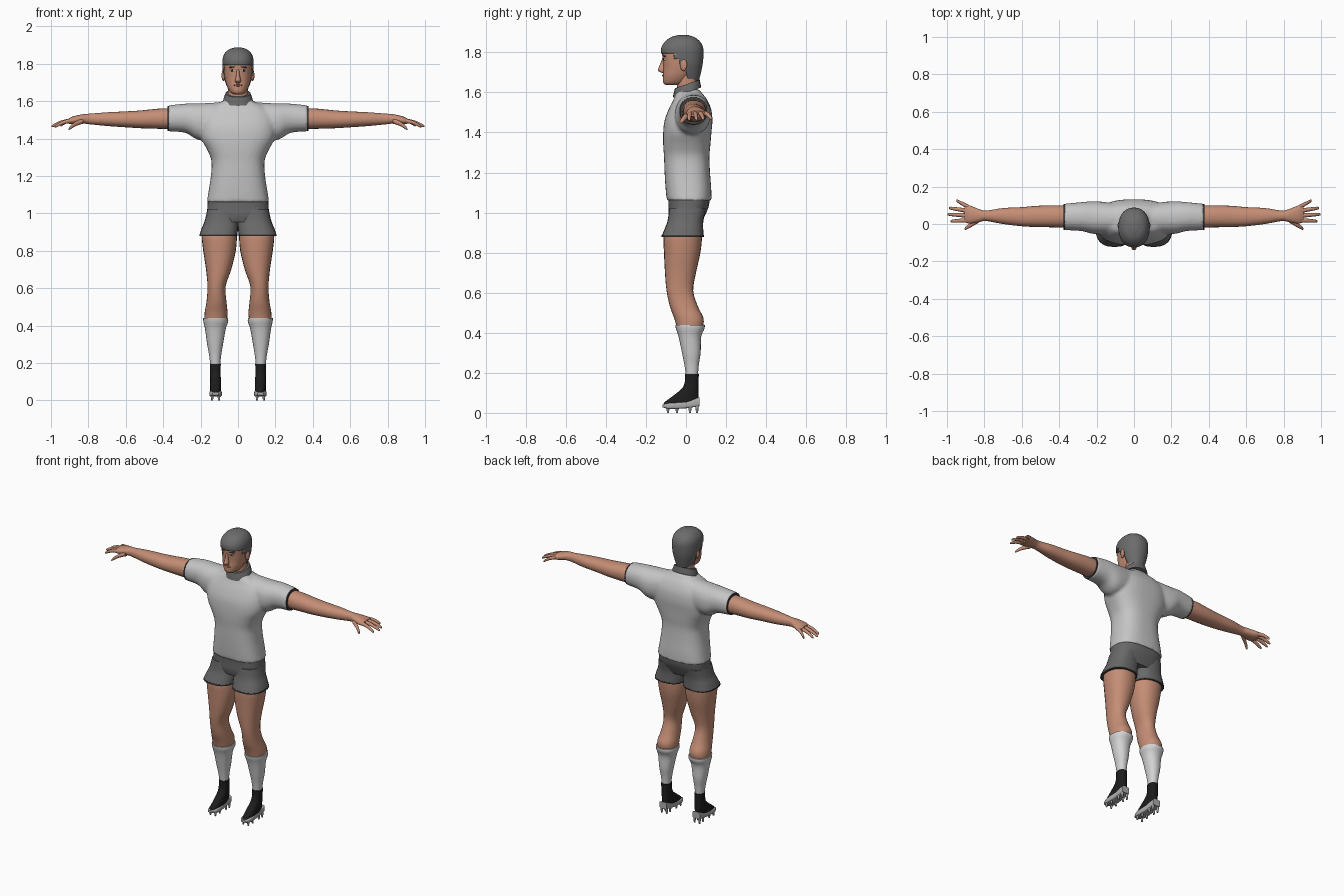
import bpy, bmesh, math
from mathutils import Vector, Matrix

cube = bpy.data.objects.get("Cube")
if cube:
    bpy.data.objects.remove(cube, do_unlink=True)


def material(name, r, g, b):
    m = bpy.data.materials.new(name)
    m.use_nodes = True
    m.diffuse_color = (r, g, b, 1)
    node = m.node_tree.nodes["Principled BSDF"]
    node.inputs["Base Color"].default_value = (r, g, b, 1)
    node.inputs["Roughness"].default_value = 0.8
    return m


SKIN = material("skin", 0.56, 0.27, 0.18)
SHIRT = material("shirt light grey", 0.56, 0.56, 0.56)
SHORTS = material("shorts grey", 0.14, 0.14, 0.14)
HAIR = material("hair grey", 0.15, 0.15, 0.15)
SOCK = material("sock white", 0.65, 0.65, 0.65)
BLACK = material("boot black", 0.012, 0.012, 0.012)
SOLE = material("sole grey", 0.42, 0.42, 0.42)
TRIM = material("dark trim", 0.05, 0.05, 0.05)
LIPS = material("lips", 0.33, 0.12, 0.09)
EYE = material("eye white", 0.6, 0.57, 0.54)


def spline(rings, steps):
    """Smooth the list of rings through its own values."""
    out = []
    for i in range(len(rings) - 1):
        p = [rings[max(0, min(len(rings) - 1, i + k))] for k in (-1, 0, 1, 2)]
        for j in range(steps):
            t = j / steps
            out.append([b + 0.5 * t * (c - a + t * (2*a - 5*b + 4*c - d + t * (3*b - 3*c + d - a)))
                        for a, b, c, d in zip(*p)])
    return out + [list(rings[-1])]


def loft(bm, axis, rings, side=1, power=2.2, count=24, steps=4):
    """Skin rings given as (position on axis, u min, u max, v min, v max)."""
    loops = []
    for pos, u0, u1, v0, v1 in spline(rings, steps):
        loop = []
        for k in range(count):
            a = 2 * math.pi * k / count
            c, s = math.cos(a), math.sin(a)
            u = (u0 + u1) / 2 + (u1 - u0) / 2 * math.copysign(abs(c) ** (2 / power), c)
            v = (v0 + v1) / 2 + (v1 - v0) / 2 * math.copysign(abs(s) ** (2 / power), s)
            x, y, z = {"x": (pos, u, v), "y": (u, pos, v), "z": (u, v, pos)}[axis]
            loop.append(bm.verts.new((side * x, y, z)))
        loops.append(loop)
    for a, b in zip(loops, loops[1:]):
        for k in range(count):
            n = (k + 1) % count
            bm.faces.new((a[k], a[n], b[n], b[k]))
    bm.faces.new(loops[0])
    bm.faces.new(loops[-1])


def finish(bm, name, mat, angle=50):
    bmesh.ops.recalc_face_normals(bm, faces=bm.faces)
    mesh = bpy.data.meshes.new(name)
    bm.to_mesh(mesh)
    bm.free()
    for p in mesh.polygons:
        p.use_smooth = True
    mesh.set_sharp_from_angle(angle=math.radians(angle))
    mesh.materials.append(mat)
    ob = bpy.data.objects.new(name, mesh)
    bpy.context.collection.objects.link(ob)
    return ob


def part(name, mat, axis, rings, **kw):
    bm = bmesh.new()
    loft(bm, axis, rings, **kw)
    return finish(bm, name, mat)


def ball(name, mat, centre, size, turn=0, tilt=0):
    bm = bmesh.new()
    bmesh.ops.create_uvsphere(bm, u_segments=16, v_segments=10, radius=1)
    bm.transform(Matrix.Translation(centre) @ Matrix.Rotation(turn, 4, "Z")
                 @ Matrix.Rotation(tilt, 4, "Y") @ Matrix.Diagonal((*size, 1)))
    return finish(bm, name, mat)


def sym(z, w, y0, y1):
    return (z, -w, w, y0, y1)


# Shirt: body and sleeves fused into one cloth surface
bm = bmesh.new()
loft(bm, "z", [sym(1.06, .167, -.096, .127), sym(1.12, .157, -.102, .126), sym(1.2, .145, -.107, .12),
               sym(1.28, .142, -.11, .117), sym(1.34, .165, -.114, .122), sym(1.4, .197, -.114, .127),
               sym(1.46, .205, -.107, .132), sym(1.52, .195, -.085, .125), sym(1.57, .15, -.06, .102),
               sym(1.595, .09, -.053, .08), sym(1.615, .068, -.048, .068)], power=2.6, count=40)
for side in (1, -1):
    loft(bm, "x", [(.06, -.045, .105, 1.42, 1.597), (.2, -.055, .122, 1.39, 1.588),
                   (.28, -.038, .117, 1.43, 1.587), (.375, -.033, .108, 1.438, 1.577)], side=side)
shirt = finish(bm, "shirt", SHIRT)
fuse = shirt.modifiers.new("fuse", "REMESH")
fuse.mode = "VOXEL"
fuse.voxel_size = 0.009
fuse.use_smooth_shade = True
relax = shirt.modifiers.new("relax", "SMOOTH")
relax.factor, relax.iterations = 0.5, 6

# Sloped collar, low at the throat
bm = bmesh.new()
loft(bm, "z", [sym(1.598, .08, -.066, .076), sym(1.615, .076, -.062, .073), sym(1.64, .066, -.055, .068)])
for v in bm.verts:
    v.co.z += 0.35 * v.co.y
finish(bm, "collar", SHORTS)

# Shorts: hips and two flared legs
bm = bmesh.new()
loft(bm, "z", [sym(1.075, .162, -.089, .12), sym(1.03, .164, -.088, .113), sym(.99, .165, -.088, .097),
               sym(.955, .15, -.08, .08)], power=2.6, count=32)
for side in (1, -1):
    loft(bm, "z", [(1.02, .01, .164, -.084, .1), (.96, .0, .178, -.092, .087),
                   (.92, .0, .194, -.106, .086), (.885, .003, .206, -.121, .088)], side=side, power=2.5)
finish(bm, "shorts", SHORTS)

# Neck and head
part("neck", SKIN, "z", [sym(1.58, .056, -.042, .055), sym(1.65, .054, -.045, .06), sym(1.73, .056, -.045, .064)])
part("head", SKIN, "z", [sym(1.636, .022, -.098, -.04), sym(1.648, .041, -.113, 0), sym(1.68, .059, -.115, .03),
                         sym(1.72, .07, -.113, .06), sym(1.76, .075, -.116, .074), sym(1.8, .077, -.118, .078),
                         sym(1.84, .068, -.1, .07), sym(1.87, .04, -.06, .035)], count=32)


# Hair: a cap trimmed around face and ears
def bare(c):
    if c.y < -.055:
        return c.z < 1.797
    if c.y < -.025:
        return c.z < 1.765
    return c.z < (1.735 if c.y < .005 else 1.66)


bm = bmesh.new()
loft(bm, "z", [sym(1.66, .052, -.06, .065), sym(1.7, .068, -.1, .075), sym(1.74, .079, -.114, .083),
               sym(1.78, .083, -.122, .087), sym(1.82, .083, -.124, .086), sym(1.85, .074, -.108, .073),
               sym(1.874, .052, -.078, .046), sym(1.886, .02, -.04, .012)], count=48, steps=6)
bmesh.ops.delete(bm, geom=[f for f in bm.faces if bare(f.calc_center_median())], context="FACES")
hair = finish(bm, "hair", HAIR)
rim = hair.modifiers.new("rim", "SOLIDIFY")
rim.thickness = 0.012

# Face details
part("nose", SKIN, "z", [sym(1.698, .012, -.122, -.1), sym(1.71, .016, -.14, -.1), sym(1.735, .01, -.132, -.1),
                         sym(1.768, .007, -.119, -.1)], count=12, power=2)
ball("mouth", LIPS, (0, -.114, 1.685), (.024, .005, .006))

FINGERS = {"index": (.02, .98, .015, 1.462), "middle": (.045, .998, .052, 1.464),
           "ring": (.07, .99, .086, 1.466), "little": (.09, .95, .126, 1.468)}

for side, label in ((1, "left_"), (-1, "right_")):
    ball(label + "eye", EYE, (side * .031, -.108, 1.765), (.014, .004, .006), side * .45)
    ball(label + "iris", BLACK, (side * .031, -.111, 1.765), (.006, .003, .006), side * .45)
    ball(label + "eyebrow", TRIM, (side * .033, -.109, 1.782), (.018, .005, .004), side * .45, side * .1)
    ball(label + "ear", SKIN, (side * .078, -.012, 1.737), (.009, .018, .03), side * -.3)

    # Arm with palm
    part(label + "arm", SKIN, "x",
         [(.33, -.02, .098, 1.45, 1.562), (.42, -.018, .1, 1.452, 1.56), (.52, -.016, .097, 1.455, 1.55),
          (.6, -.012, .09, 1.46, 1.545), (.7, 0, .085, 1.467, 1.54), (.79, .016, .072, 1.476, 1.533),
          (.83, .01, .08, 1.48, 1.53), (.88, .002, .1, 1.476, 1.519), (.905, .01, .1, 1.478, 1.508)],
         side=side)
    part(label + "sleeve_hem", TRIM, "x",
         [(.37, -.031, .106, 1.44, 1.575), (.376, -.031, .106, 1.44, 1.575)], side=side, steps=1)

    # Fingers and thumb
    digits = {k: (.885, y, 1.497, x1, y1, z1, .0125) for k, (y, x1, y1, z1) in FINGERS.items()}
    digits["thumb"] = (.83, .022, 1.493, .905, -.026, 1.45, .015)
    for name, (x0, y0, z0, x1, y1, z1, r) in digits.items():
        rings = []
        for t, k in ((0, 1), (.5, .85), (.9, .65), (1, .3)):
            x, y = x0 + (x1 - x0) * t, y0 + (y1 - y0) * t
            z = z0 + (z1 - z0) * t + .03 * t * (1 - t)
            rings.append((x, y - r * k, y + r * k, z - r * k, z + r * k))
        part(label + name, SKIN, "x", rings, side=side, count=10, steps=2, power=2)

    # Leg, shorts hem and sock
    part(label + "leg", SKIN, "z",
         [(.93, .012, .185, -.095, .075), (.88, .006, .194, -.112, .08), (.8, .012, .186, -.11, .072),
          (.7, .036, .171, -.105, .05), (.61, .066, .163, -.097, .036), (.53, .062, .168, -.08, .06),
          (.47, .056, .178, -.058, .088), (.42, .06, .178, -.045, .082)], side=side)
    part(label + "shorts_hem", TRIM, "z",
         [(.887, .002, .207, -.122, .089), (.879, .003, .207, -.123, .089)], side=side, steps=1, power=2.5)
    part(label + "sock", SOCK, "z",
         [(.44, .053, .186, -.054, .094), (.42, .053, .185, -.05, .092), (.38, .066, .176, -.037, .076),
          (.3, .08, .165, -.02, .073), (.24, .09, .154, -.008, .064), (.17, .097, .146, .002, .058)], side=side)

    # Boot, sole and studs
    part(label + "boot", BLACK, "z",
         [(.195, .092, .15, -.004, .064), (.15, .093, .149, -.007, .063), (.12, .092, .149, -.022, .063),
          (.085, .09, .149, -.065, .063), (.055, .09, .149, -.105, .061), (.04, .094, .146, -.114, .055)],
         side=side, power=2.4)
    part(label + "sole", SOLE, "y",
         [(-.118, .104, .136, .028, .042), (-.08, .087, .152, .02, .05), (0, .09, .149, .023, .058),
          (.067, .094, .148, .034, .078)], side=side, power=5)
    bm = bmesh.new()
    for y in (-.09, -.045, .02, .055):
        for x in (.102, .138):
            bmesh.ops.create_cone(bm, cap_ends=True, segments=8, radius1=.005, radius2=.009, depth=.036,
                                  matrix=Matrix.Translation(Vector((side * x, y, .018))))
    finish(bm, label + "studs", SOLE)
